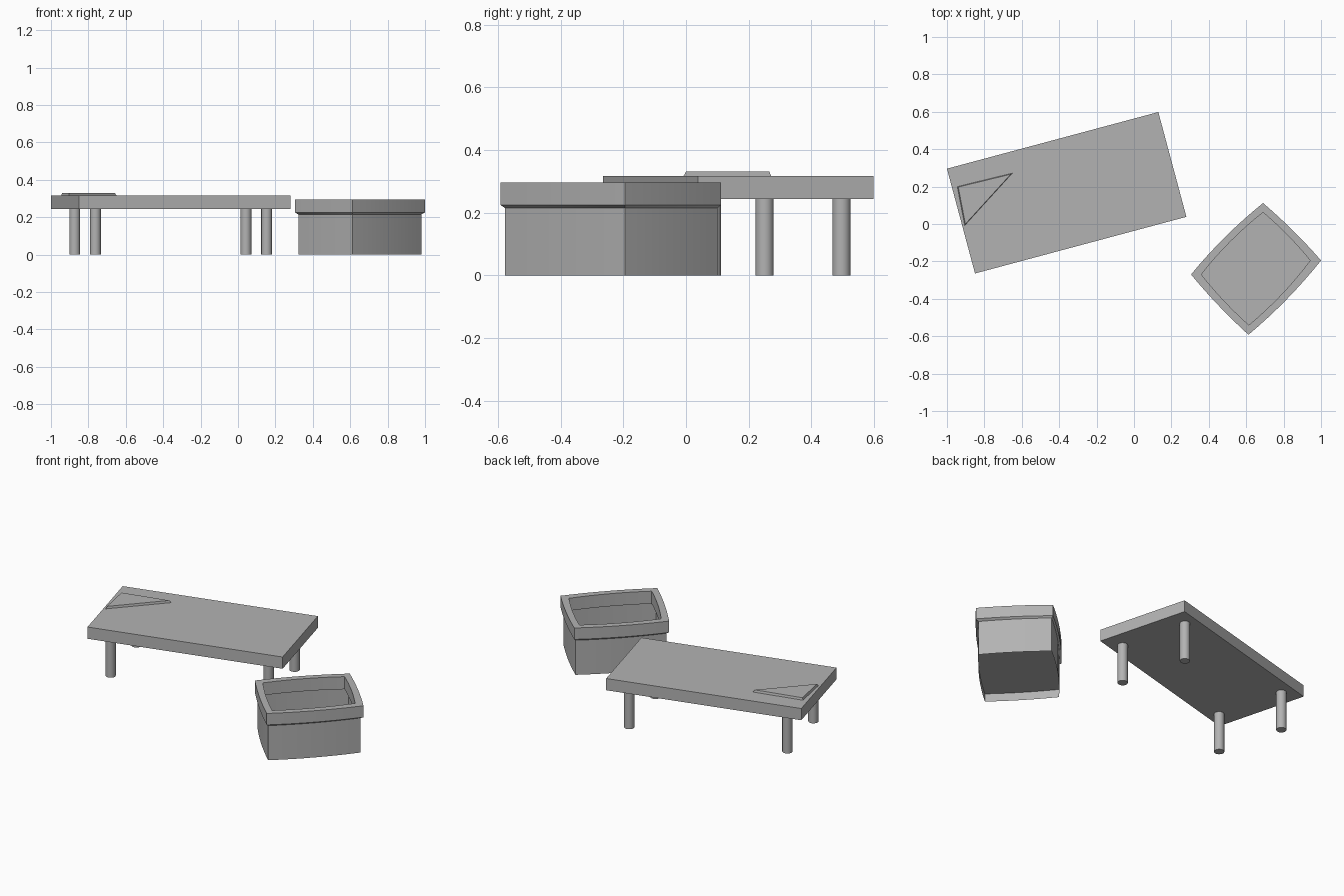
import bpy, bmesh, math
from mathutils import Vector, Matrix

cube = bpy.data.objects.get("Cube")
if cube:
    bpy.data.objects.remove(cube, do_unlink=True)

grey = bpy.data.materials.new("plain grey")
grey.use_nodes = True
grey.diffuse_color = (0.45, 0.45, 0.45, 1)
grey.node_tree.nodes["Principled BSDF"].inputs["Base Color"].default_value = grey.diffuse_color


def make(name, bm):
    bmesh.ops.recalc_face_normals(bm, faces=bm.faces)
    mesh = bpy.data.meshes.new(name)
    bm.to_mesh(mesh)
    bm.free()
    mesh.materials.append(grey)
    obj = bpy.data.objects.new(name, mesh)
    bpy.context.collection.objects.link(obj)
    return obj


def ring(bm, outline, z):
    return [bm.verts.new((p.x, p.y, z)) for p in outline]


def bridge(bm, a, b):
    n = len(a)
    for i in range(n):
        j = (i + 1) % n
        bm.faces.new((a[i], a[j], b[j], b[i]))


def shade(obj):
    bpy.ops.object.select_all(action="DESELECT")
    obj.select_set(True)
    bpy.context.view_layer.objects.active = obj
    bpy.ops.object.shade_smooth_by_angle(angle=math.radians(30))


# Table: turned slab on four round legs
place = Matrix.Translation((-0.36, 0.167, 0)) @ Matrix.Rotation(math.radians(15), 4, "Z")
bm = bmesh.new()
bmesh.ops.create_cube(bm, size=1, matrix=place @ Matrix.Translation((0, 0, 0.281))
                      @ Matrix.Diagonal((1.17, 0.58, 0.073, 1)))
make("table_top", bm)

for end, sx in (("left", 1), ("right", -1)):
    for side, sy in (("front", -1), ("back", 1)):
        bm = bmesh.new()
        bmesh.ops.create_cone(bm, cap_ends=True, segments=20, radius1=0.029, radius2=0.029,
                              depth=0.246,
                              matrix=place @ Matrix.Translation((sx * 0.474, sy * 0.214, 0.123)))
        shade(make(f"table_leg_{side}_{end}", bm))

# Thin triangular sheet with sloped edges
corners = [Vector(p) for p in ((-0.945, 0.2), (-0.905, -0.008), (-0.65, 0.272))]
centre = sum(corners, Vector((0, 0))) / 3
bm = bmesh.new()
low = ring(bm, corners, 0.317)
high = ring(bm, [c.lerp(centre, 0.05) for c in corners], 0.331)
bridge(bm, low, high)
bm.faces.new(low)
bm.faces.new(high)
make("triangular_plate", bm)

# Planter outline: four corners joined by gently bowed sides
BOWS = (0.008, 0.014, 0.008, 0.014)


def bowed(points, steps=8):
    pts = [Vector(p) for p in points]
    out = []
    for i, a in enumerate(pts):
        b = pts[(i + 1) % 4]
        d = (b - a).normalized()
        outward = Vector((d.y, -d.x))
        for k in range(steps):
            t = k / steps
            out.append(a.lerp(b, t) + outward * BOWS[i] * 4 * t * (1 - t))
    return out


rim_outer = bowed([(0.305, -0.27), (0.612, -0.592), (1.0, -0.195), (0.69, 0.112)])
rim_inner = bowed([(0.36, -0.27), (0.614, -0.54), (0.942, -0.195), (0.69, 0.062)])
wall = bowed([(0.324, -0.27), (0.612, -0.578), (0.98, -0.195), (0.69, 0.1)])

# Planter body: thin walls with a raised floor
bm = bmesh.new()
foot = ring(bm, wall, 0)
top = ring(bm, wall, 0.22)
bridge(bm, foot, top)
shade(make("planter_wall", bm))

bm = bmesh.new()
bm.faces.new(ring(bm, wall, 0.05))
make("planter_floor", bm)

# Planter rim: closed band with a sloped underside
bm = bmesh.new()
loops = [ring(bm, wall, 0.215), ring(bm, rim_outer, 0.225),
         ring(bm, rim_outer, 0.296), ring(bm, rim_inner, 0.296),
         ring(bm, rim_inner, 0.218)]
for i, loop in enumerate(loops):
    bridge(bm, loop, loops[(i + 1) % len(loops)])
shade(make("planter_rim", bm))
